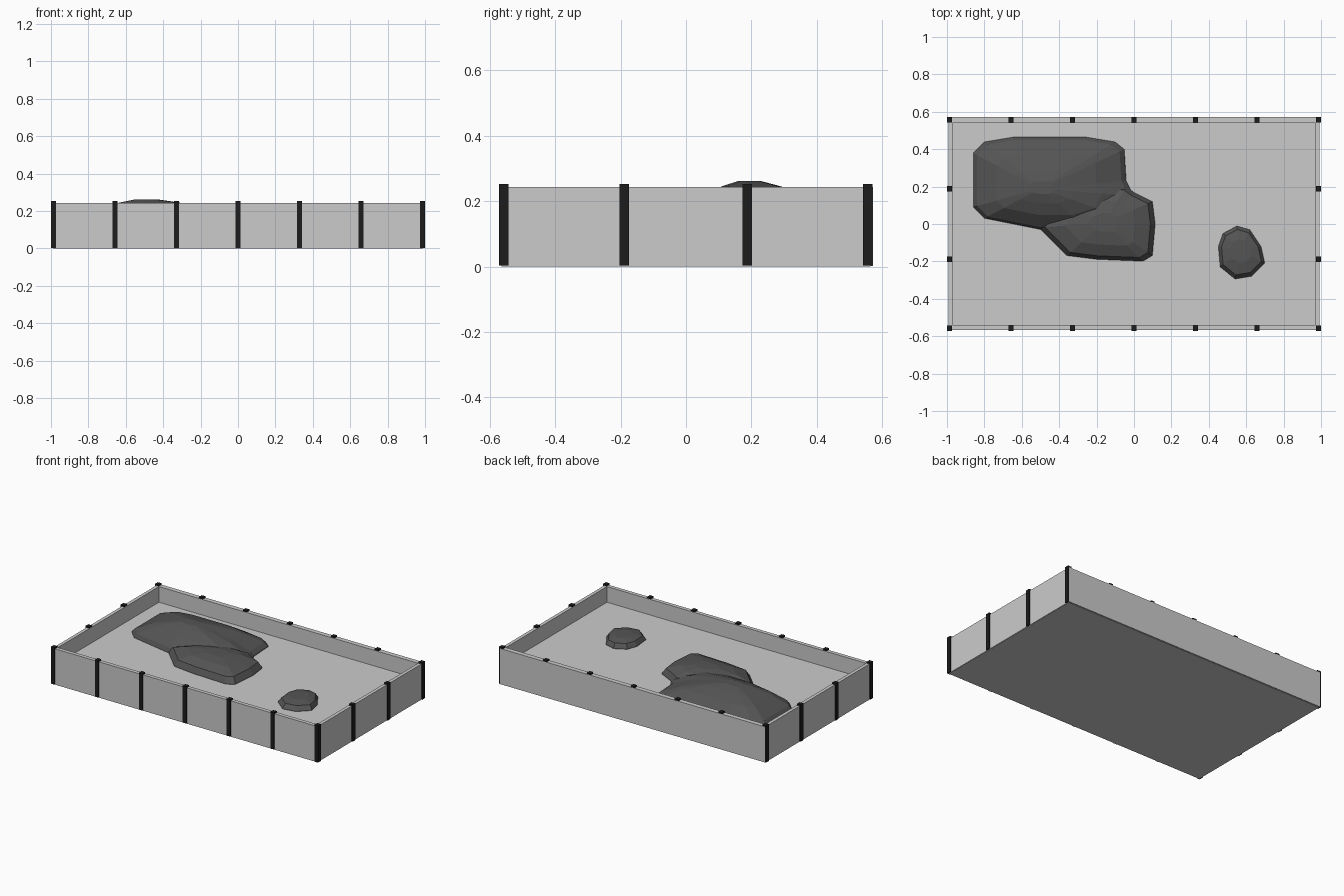
import bpy, bmesh

FLOOR_Z = 0.137


def material(name, rgb):
    m = bpy.data.materials.new(name)
    m.diffuse_color = (*rgb, 1)
    return m


BLACK = material("black", (0.012, 0.012, 0.012))
SOIL = material("dark_soil", (0.09, 0.09, 0.09))


def finish(name, bm, mat=None):
    bmesh.ops.recalc_face_normals(bm, faces=bm.faces)
    me = bpy.data.meshes.new(name)
    bm.to_mesh(me)
    bm.free()
    ob = bpy.data.objects.new(name, me)
    bpy.context.collection.objects.link(ob)
    if mat:
        me.materials.append(mat)
    return ob


def box(name, x0, x1, y0, y1, z0, z1, mat=None):
    bm = bmesh.new()
    bmesh.ops.create_cube(bm, size=1)
    for v in bm.verts:
        v.co = ((x0 + x1) / 2 + v.co.x * (x1 - x0),
                (y0 + y1) / 2 + v.co.y * (y1 - y0),
                (z0 + z1) / 2 + v.co.z * (z1 - z0))
    return finish(name, bm, mat)


def mound(name, outline, peak, rings):
    """Faceted heap: rings of (scale towards peak, z) closed by flat caps."""
    bm = bmesh.new()
    loops = [[bm.verts.new((peak[0] + (x - peak[0]) * s, peak[1] + (y - peak[1]) * s, z))
              for x, y in outline] for s, z in rings]
    n = len(outline)
    for a, b in zip(loops, loops[1:]):
        for i in range(n):
            j = (i + 1) % n
            bm.faces.new((a[i], a[j], b[j], b[i]))
    bm.faces.new(loops[0])
    bm.faces.new(loops[-1])
    return finish(name, bm, SOIL)


# base plate and raised floor fill
box("base", -0.99, 0.99, -0.565, 0.565, 0, 0.006)
box("floor_fill", -0.975, 0.975, -0.545, 0.545, 0.006, FLOOR_Z)

# perimeter walls
box("front_wall", -0.993, 0.993, -0.566, -0.540, 0.002, 0.243)
box("back_wall", -0.993, 0.993, 0.540, 0.572, 0.002, 0.243)
box("left_wall", -0.993, -0.970, -0.54, 0.54, 0.002, 0.243)
box("right_wall", 0.970, 0.993, -0.54, 0.54, 0.002, 0.243)

# posts along the long and short walls
H = 0.0135


def post(x, y):
    box("post", x - H, x + H, y - 0.015, y + 0.014, 0.003, 0.253, BLACK)


for i in range(7):
    x = -0.9865 + i * 0.9865 / 3
    post(x, -0.557)
    post(x, 0.557)
for x in (-0.9865, 0.9865):
    for y in (-0.188, 0.188):
        post(x, y)

# large heap made of two merging lobes
mound("main_heap",
      [(-0.86, 0.38), (-0.80, 0.44), (-0.65, 0.465), (-0.25, 0.465), (-0.10, 0.44),
       (-0.05, 0.40), (-0.04, 0.23), (0.0, 0.15), (-0.05, 0.03), (-0.25, -0.03),
       (-0.50, -0.03), (-0.80, 0.03), (-0.86, 0.09)],
      (-0.50, 0.19),
      [(1.0, FLOOR_Z - 0.01), (0.995, FLOOR_Z + 0.003), (0.94, 0.165), (0.65, 0.217),
       (0.36, 0.246), (0.14, 0.262)])
mound("side_heap",
      [(-0.04, 0.20), (0.0, 0.17), (0.10, 0.12), (0.115, 0.0), (0.10, -0.17),
       (0.05, -0.20), (-0.20, -0.19), (-0.36, -0.17), (-0.51, -0.02), (-0.40, 0.12),
       (-0.20, 0.20)],
      (-0.16, 0.01),
      [(1.0, FLOOR_Z - 0.01), (0.99, FLOOR_Z + 0.005), (0.90, 0.178), (0.6, 0.207),
       (0.25, 0.22)])

# small heap
mound("small_heap",
      [(0.475, -0.05), (0.55, -0.01), (0.62, -0.03), (0.68, -0.12), (0.70, -0.21),
       (0.63, -0.28), (0.54, -0.295), (0.46, -0.23), (0.45, -0.12)],
      (0.57, -0.14),
      [(1.0, FLOOR_Z - 0.01), (0.99, FLOOR_Z + 0.005), (0.85, 0.168), (0.45, 0.18)])
